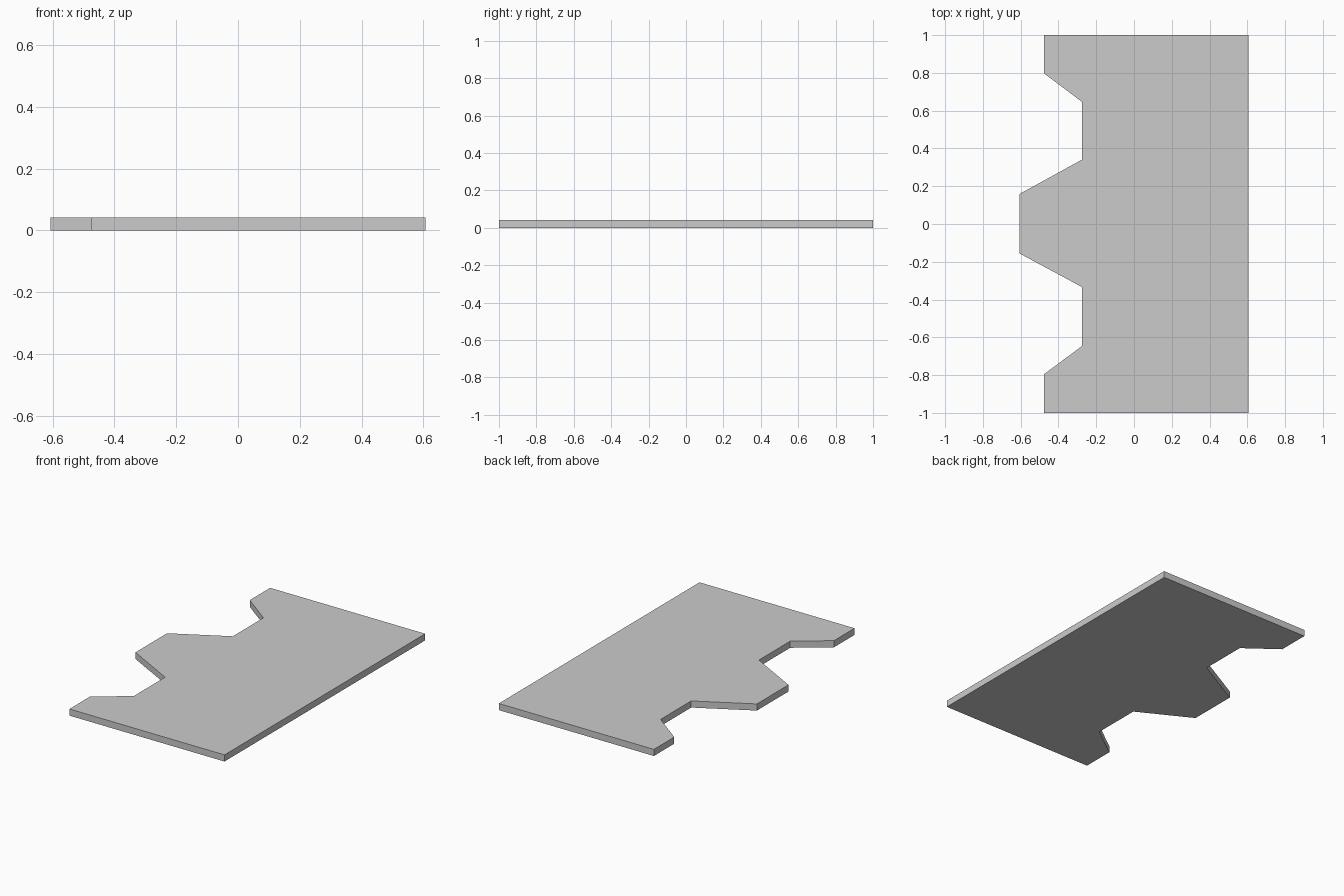
import bpy
import bmesh

if "Cube" in bpy.data.objects:
    bpy.data.objects.remove(bpy.data.objects["Cube"])

THICKNESS = 0.042

# Plate outline: straight right side, notched left side with a central tab
outline = [
    (0.606, -1.0), (0.606, 1.0), (-0.476, 1.0),
    (-0.476, 0.797), (-0.275, 0.646), (-0.275, 0.341),   # upper notch
    (-0.606, 0.159), (-0.606, -0.156),                   # central tab
    (-0.275, -0.334), (-0.275, -0.646), (-0.476, -0.795),  # lower notch
    (-0.476, -1.0),
]

# Extrude the outline into a solid flat plate
bm = bmesh.new()
base = bm.faces.new([bm.verts.new((x, y, 0)) for x, y in outline])
top = bmesh.ops.extrude_face_region(bm, geom=[base], use_keep_orig=True)
bmesh.ops.translate(
    bm, vec=(0, 0, THICKNESS),
    verts=[g for g in top["geom"] if isinstance(g, bmesh.types.BMVert)])
bmesh.ops.recalc_face_normals(bm, faces=bm.faces)

mesh = bpy.data.meshes.new("notched_plate")
bm.to_mesh(mesh)
bm.free()
plate = bpy.data.objects.new("notched_plate", mesh)
bpy.context.collection.objects.link(plate)
